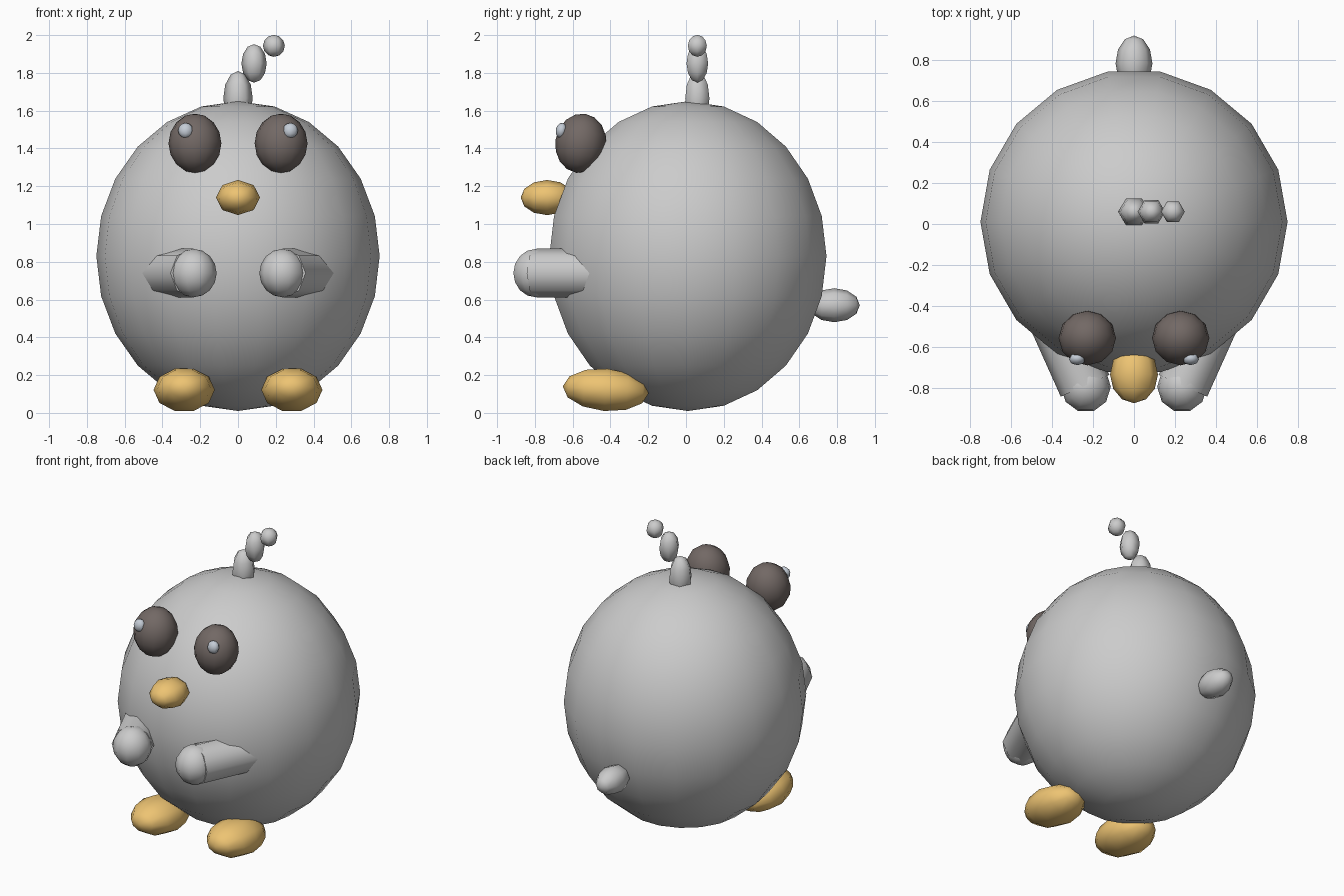
import bpy, bmesh
from math import radians, pi
from mathutils import Matrix, Vector, Euler

if "Cube" in bpy.data.objects:
    bpy.data.objects.remove(bpy.data.objects["Cube"])


def material(name, rgb):
    m = bpy.data.materials.new(name)
    m.diffuse_color = (*rgb, 1)
    m.use_nodes = True
    m.node_tree.nodes["Principled BSDF"].inputs["Base Color"].default_value = m.diffuse_color
    return m


gold = material("gold", (0.85, 0.55, 0.17))
dark = material("dark_brown", (0.17, 0.14, 0.13))
shine = material("pale_blue", (0.55, 0.60, 0.67))


def finish(name, bm, mat):
    bmesh.ops.recalc_face_normals(bm, faces=bm.faces)
    me = bpy.data.meshes.new(name)
    bm.to_mesh(me)
    bm.free()
    me.polygons.foreach_set("use_smooth", [True] * len(me.polygons))
    if mat:
        me.materials.append(mat)
    ob = bpy.data.objects.new(name, me)
    bpy.context.collection.objects.link(ob)
    return ob


def ball(name, loc, radii, segs, rings, mat=None, rot=(0, 0, 0), pole_y=False):
    """Ellipsoid with a vertex on the x axis; poles on z, or on y."""
    bm = bmesh.new()
    bmesh.ops.create_uvsphere(bm, u_segments=segs, v_segments=rings, radius=1)
    bm.transform(Matrix.Rotation(pi / 2, 4, 'Z'))
    if pole_y:
        bm.transform(Matrix.Rotation(pi / 2, 4, 'X'))
    bm.transform(Matrix.LocRotScale(Vector(loc), Euler(rot), Vector(radii)))
    return finish(name, bm, mat)


def tube(name, a, b, radius, segs):
    """Straight capped tube from a to b."""
    a, b = Vector(a), Vector(b)
    bm = bmesh.new()
    bmesh.ops.create_cone(bm, cap_ends=True, segments=segs, radius1=radius,
                          radius2=radius, depth=(b - a).length)
    turn = (b - a).to_track_quat('Z', 'Y').to_matrix().to_4x4()
    bm.transform(Matrix.Translation((a + b) / 2) @ turn)
    ob = finish(name, bm, None)
    bpy.context.view_layer.objects.active = ob
    ob.select_set(True)
    bpy.ops.object.shade_smooth_by_angle(angle=radians(50))
    ob.select_set(False)


# Body and tail
ball("body", (0, 0.01, 0.83), (0.75, 0.745, 0.82), 18, 12)
ball("tail", (0, 0.785, 0.57), (0.09, 0.135, 0.09), 8, 6, pole_y=True)

# Head tuft
ball("tuft_base", (0, 0.06, 1.665), (0.078, 0.074, 0.145), 6, 6)
ball("tuft_middle", (0.085, 0.06, 1.85), (0.067, 0.066, 0.102), 6, 6)
ball("tuft_tip", (0.19, 0.06, 1.943), (0.058, 0.058, 0.058), 6, 6)

# Beak
ball("beak", (0, -0.735, 1.14), (0.117, 0.14, 0.093), 8, 6, gold, pole_y=True)

# Mirrored parts
for s, side in ((1, "right"), (-1, "left")):
    ball(f"eye_{side}", (s * 0.228, -0.557, 1.427), (0.14, 0.135, 0.158),
         12, 8, dark, rot=(-0.15, 0, 0))
    ball(f"eye_shine_{side}", (s * 0.277, -0.66, 1.495), (0.041, 0.03, 0.041),
         8, 6, shine, rot=(-0.2, 0, 0))
    ball(f"foot_{side}", (s * 0.285, -0.425, 0.122), (0.162, 0.228, 0.118),
         10, 6, gold, rot=(-0.08, 0, 0), pole_y=True)
    ball(f"wing_tip_{side}", (s * 0.235, -0.795, 0.74), (0.122, 0.125, 0.128), 10, 8)
    tube(f"wing_{side}", (s * 0.239, -0.79, 0.74), (s * 0.403, -0.425, 0.74), 0.13, 8)
